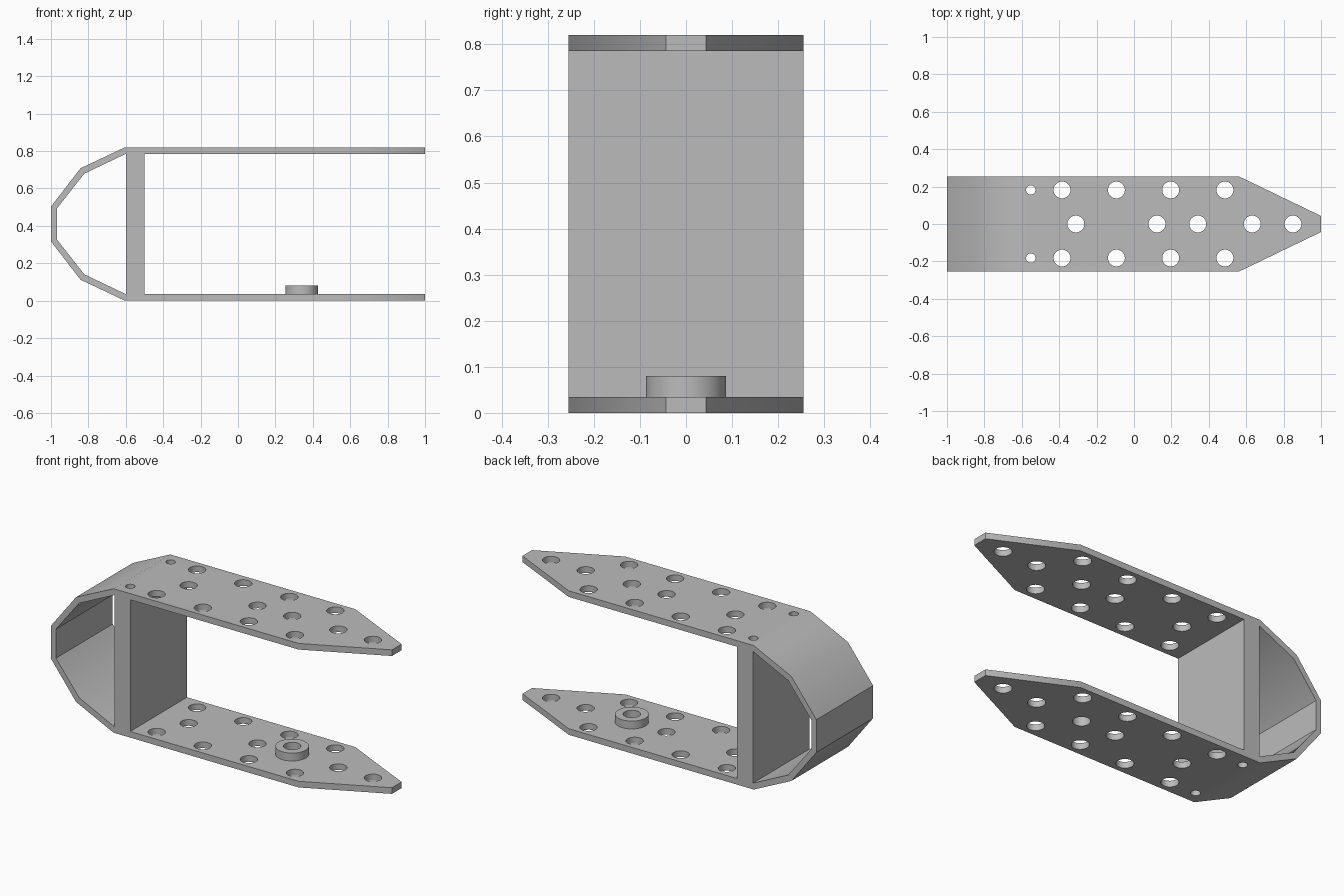
import bpy, bmesh
from math import radians
from mathutils import Vector

cube = bpy.data.objects.get("Cube")
if cube:
    bpy.data.objects.remove(cube, do_unlink=True)

HEIGHT, HALF_WIDTH, SHEET = 0.82, 0.255, 0.035

grey = bpy.data.materials.new("plain grey")
grey.use_nodes = True
colour = (0.5, 0.5, 0.5, 1)
grey.diffuse_color = colour
grey.node_tree.nodes["Principled BSDF"].inputs["Base Color"].default_value = colour


def prism(name, points, start, end, axis):
    """Extrude an outline given in the plane across the axis ('Y' or 'Z')."""
    bm = bmesh.new()
    place = (lambda a, b: (a, start, b)) if axis == 'Y' else (lambda a, b: (a, b, start))
    face = bm.faces.new([bm.verts.new(place(*p)) for p in points])
    out = bmesh.ops.extrude_face_region(bm, geom=[face])
    step = Vector((0, end - start, 0) if axis == 'Y' else (0, 0, end - start))
    moved = [v for v in out["geom"] if isinstance(v, bmesh.types.BMVert)]
    bmesh.ops.translate(bm, vec=step, verts=moved)
    bmesh.ops.recalc_face_normals(bm, faces=bm.faces)
    mesh = bpy.data.meshes.new(name)
    bm.to_mesh(mesh)
    bm.free()
    mesh.materials.append(grey)
    obj = bpy.data.objects.new(name, mesh)
    bpy.context.collection.objects.link(obj)
    return obj


def cylinder(name, x, y, radius, bottom, top):
    bpy.ops.mesh.primitive_cylinder_add(vertices=48, radius=radius, depth=top - bottom,
                                        location=(x, y, (bottom + top) / 2))
    obj = bpy.context.object
    obj.name = name
    obj.data.materials.append(grey)
    return obj


def combine(target, other, operation):
    """Apply a boolean and discard the helper."""
    mod = target.modifiers.new("combine", 'BOOLEAN')
    mod.operation, mod.object, mod.solver = operation, other, 'EXACT'
    bpy.context.view_layer.objects.active = target
    bpy.ops.object.modifier_apply(modifier=mod.name)
    bpy.data.objects.remove(other, do_unlink=True)


def mirrored(lower):
    """Complete a side outline by reflecting its lower half upwards."""
    return lower + [(x, HEIGHT - z) for x, z in reversed(lower)]


# Side outline: two arms, the faceted rear loop and the open mouth
outline = mirrored([(-0.5, SHEET), (1, SHEET), (1, 0), (-0.605, 0),
                    (-0.842, 0.112), (-1, 0.317)])
frame = prism("gripper_frame", outline, -HALF_WIDTH, HALF_WIDTH, 'Y')

# Hollow behind the upright block
hollow = mirrored([(-0.6, SHEET), (-0.822, 0.141), (-0.968, 0.327)])
combine(frame, prism("hollow_cutter", hollow, -0.4, 0.4, 'Y'), 'DIFFERENCE')

# Tapered tips
for side in (1, -1):
    corner = [(0.56, side * HALF_WIDTH), (1, side * 0.043), (1.088, 0),
              (1.088, side * 0.4), (0.56, side * 0.4)]
    combine(frame, prism("taper_cutter", corner, -0.1, 0.95, 'Z'), 'DIFFERENCE')

# Raised collar on the lower arm
combine(frame, cylinder("collar", 0.341, 0, 0.087, 0.015, 0.08), 'UNION')

# Round holes through both arms, and narrow ones through the upright block
holes = [(x, 0, 0.045) for x in (-0.311, 0.123, 0.341, 0.632, 0.85)]
for y in (-0.182, 0.182):
    holes += [(x, y, 0.045) for x in (-0.385, -0.094, 0.196, 0.486)]
    holes.append((-0.552, y, 0.025))
for x, y, radius in holes:
    combine(frame, cylinder("hole_cutter", x, y, radius, -0.1, 0.95), 'DIFFERENCE')

# Smooth round walls while keeping the crisp edges
bpy.ops.object.select_all(action='DESELECT')
frame.select_set(True)
bpy.context.view_layer.objects.active = frame
bpy.ops.object.shade_smooth_by_angle(angle=radians(30))
normals = frame.modifiers.new("flat_face_normals", 'WEIGHTED_NORMAL')
normals.keep_sharp = True
